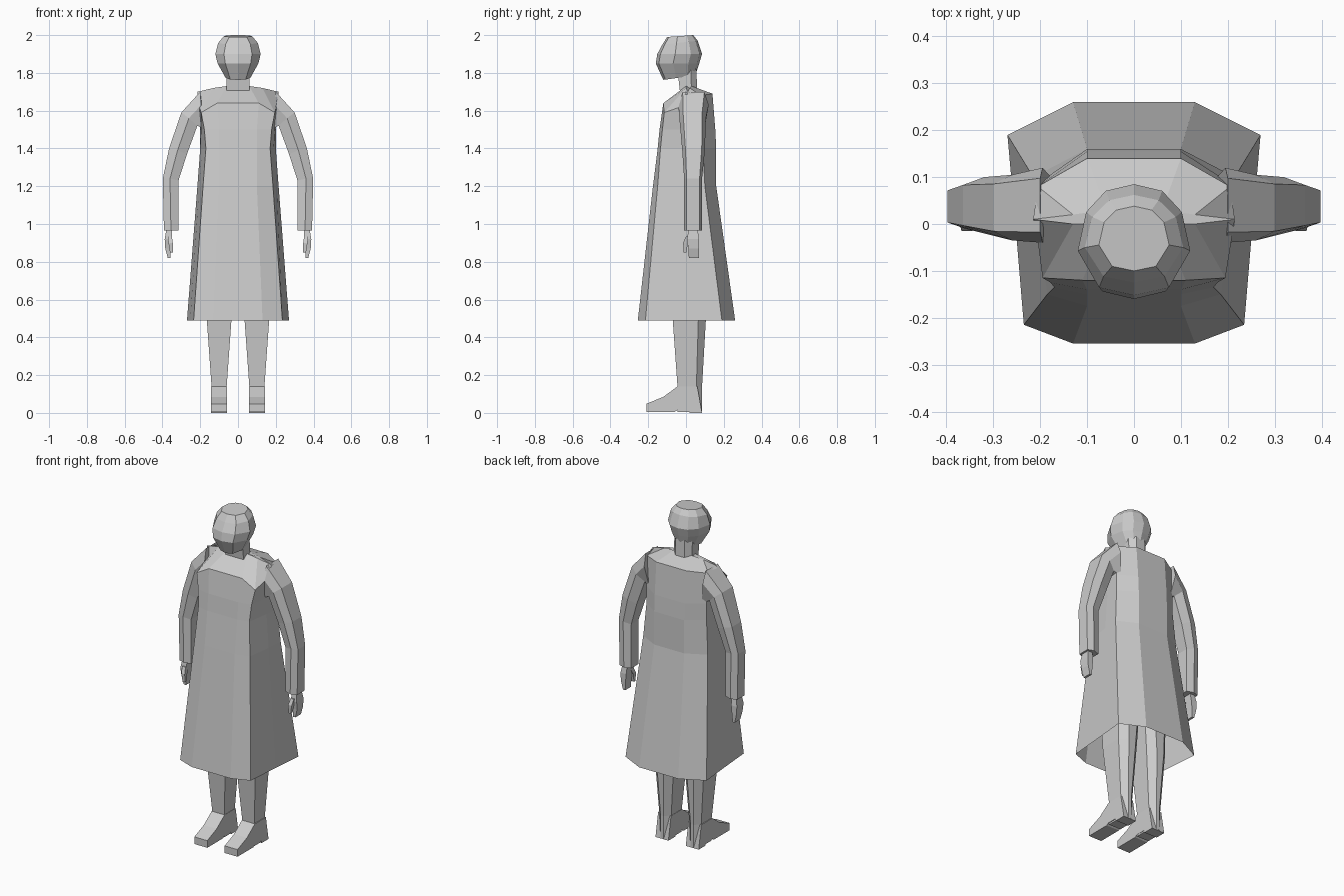
import bpy
import bmesh
from mathutils import Vector

default_cube = bpy.data.objects.get("Cube")
if default_cube:
    bpy.data.objects.remove(default_cube, do_unlink=True)

# One plain grey for the whole figure
grey = bpy.data.materials.new("plain grey")
grey.use_nodes = True
colour = (0.6, 0.6, 0.6, 1.0)
grey.diffuse_color = colour
grey.node_tree.nodes["Principled BSDF"].inputs["Base Color"].default_value = colour


def loft(name, rings, cap_start=True, cap_end=True, mirrored=False):
    """Skin a list of equal-length rings of points into a flat-shaded part."""
    mesh = bpy.data.meshes.new(name)
    bm = bmesh.new()
    loops = [[bm.verts.new(point) for point in ring] for ring in rings]
    count = len(loops[0])
    for lower, upper in zip(loops, loops[1:]):
        for i in range(count):
            j = (i + 1) % count
            bm.faces.new((lower[i], lower[j], upper[j], upper[i]))
    if cap_start:
        bm.faces.new(loops[0][::-1])
    if cap_end:
        bm.faces.new(loops[-1])
    bmesh.ops.recalc_face_normals(bm, faces=bm.faces)
    bm.to_mesh(mesh)
    bm.free()
    mesh.materials.append(grey)
    part = bpy.data.objects.new(name, mesh)
    bpy.context.scene.collection.objects.link(part)
    if mirrored:
        part.modifiers.new("other side", "MIRROR").use_axis[0] = True
    return part


def symmetric(half):
    """Complete a ring from its +x half, ordered front to back."""
    return half + [(-x, y, z) for x, y, z in reversed(half)]


def level(z, *points):
    return symmetric([(x, y, z) for x, y in points])


def box_ring(x0, x1, y0, y1, z, bevel=0.0):
    """Horizontal rectangle with its rear corners cut off."""
    return [(x0, y0, z), (x1, y0, z), (x1, y1 - bevel, z),
            (x1 - bevel, y1, z), (x0 + bevel, y1, z), (x0, y1 - bevel, z)]


# Long flared coat, open at the hem, with a sloping shoulder yoke
coat_rings = [
    level(0.49, (0.13, -0.255), (0.235, -0.215), (0.253, 0), (0.27, 0.19), (0.13, 0.26)),
    level(1.2, (0.1, -0.175), (0.185, -0.15), (0.205, 0), (0.215, 0.1), (0.1, 0.16)),
    level(1.4, (0.1, -0.15), (0.17, -0.135), (0.19, 0), (0.2, 0.09), (0.1, 0.16)),
    level(1.5, (0.1, -0.14), (0.178, -0.125), (0.195, 0), (0.2, 0.09), (0.1, 0.155)),
    symmetric([(0.11, -0.12, 1.64), (0.195, -0.115, 1.59), (0.21, 0, 1.63),
               (0.205, 0.08, 1.68), (0.1, 0.14, 1.69)]),
    symmetric([(0.06, 0, 1.73), (0.13, 0, 1.72), (0.215, 0.01, 1.7),
               (0.13, 0.02, 1.72), (0.06, 0.03, 1.73)]),
]
loft("coat", coat_rings, cap_start=False)

# Neck
loft("neck", [box_ring(-0.06, 0.06, -0.03, 0.06, 1.68, 0.03),
              box_ring(-0.06, 0.06, -0.045, 0.055, 1.82, 0.03)])


# Faceted head: each ring has a front point, a back point and three per side
def head_ring(z, width, front, back, tilt=0.0):
    middle = (front + back) / 2
    depth = (back - front) / 2
    shape = [(0, -1), (0.62, -0.86), (1, -0.2), (0.85, 0.5), (0.5, 0.88),
             (0, 1), (-0.5, 0.88), (-0.85, 0.5), (-1, -0.2), (-0.62, -0.86)]
    return [(x * width, middle + y * depth, z + y * tilt) for x, y in shape]


loft("head", [
    head_ring(1.775, 0.065, -0.12, 0.05, 0.012),
    head_ring(1.85, 0.108, -0.16, 0.07),
    head_ring(1.9, 0.12, -0.152, 0.085),
    head_ring(1.96, 0.105, -0.125, 0.062, 0.01),
    head_ring(1.995, 0.075, -0.1, 0.038, 0.005),
])


# Six-sided sleeves: outer edge, ridge and inner edge at each joint
def sleeve_ring(outer, ridge, inner, front, back):
    middle = (front + back) / 2
    edge = (back - front) * 0.36
    (xo, zo), (xr, zr), (xi, zi) = outer, ridge, inner
    return [(xo, middle - edge, zo), (xo, middle + edge, zo), (xr, back, zr),
            (xi, middle + edge, zi), (xi, middle - edge, zi), (xr, front, zr)]


loft("sleeves", [
    sleeve_ring((0.2, 1.7), (0.195, 1.63), (0.175, 1.5), -0.04, 0.12),
    sleeve_ring((0.3, 1.59), (0.26, 1.56), (0.215, 1.52), -0.035, 0.105),
    sleeve_ring((0.365, 1.4), (0.32, 1.39), (0.27, 1.37), -0.02, 0.1),
    sleeve_ring((0.398, 1.24), (0.36, 1.24), (0.315, 1.23), -0.01, 0.085),
    sleeve_ring((0.392, 0.965), (0.355, 0.965), (0.315, 0.965), -0.01, 0.085),
], mirrored=True)

# Hands with a separate thumb
loft("hands", [
    box_ring(0.348, 0.378, 0.015, 0.06, 0.98),
    box_ring(0.35, 0.388, 0.005, 0.07, 0.92),
    box_ring(0.355, 0.385, 0.012, 0.07, 0.87),
    box_ring(0.358, 0.372, 0.015, 0.068, 0.82),
], mirrored=True)
loft("thumbs", [
    box_ring(0.35, 0.372, 0.0, 0.03, 0.935),
    box_ring(0.345, 0.368, -0.015, 0.01, 0.9),
    box_ring(0.345, 0.36, -0.013, 0.002, 0.85),
], mirrored=True)

# Tapered trouser legs, carried up inside the coat
loft("legs", [
    box_ring(0.06, 0.14, -0.045, 0.085, 0.005, 0.03),
    box_ring(0.06, 0.14, -0.045, 0.085, 0.14, 0.03),
    box_ring(0.035, 0.165, -0.07, 0.105, 0.49, 0.04),
    box_ring(0.01, 0.17, -0.085, 0.11, 0.85, 0.04),
], mirrored=True)

# Shoes: one side profile swept across the width of the foot
shoe_profile = [(0.085, 0), (0.02, 0), (0.015, 0.015), (-0.045, 0.015),
                (-0.06, 0.005), (-0.21, 0.005), (-0.21, 0.048),
                (-0.12, 0.085), (-0.045, 0.14), (0.06, 0.14)]
loft("shoes", [[Vector((x, y, z)) for y, z in shoe_profile]
               for x in (0.058, 0.144)], mirrored=True)
